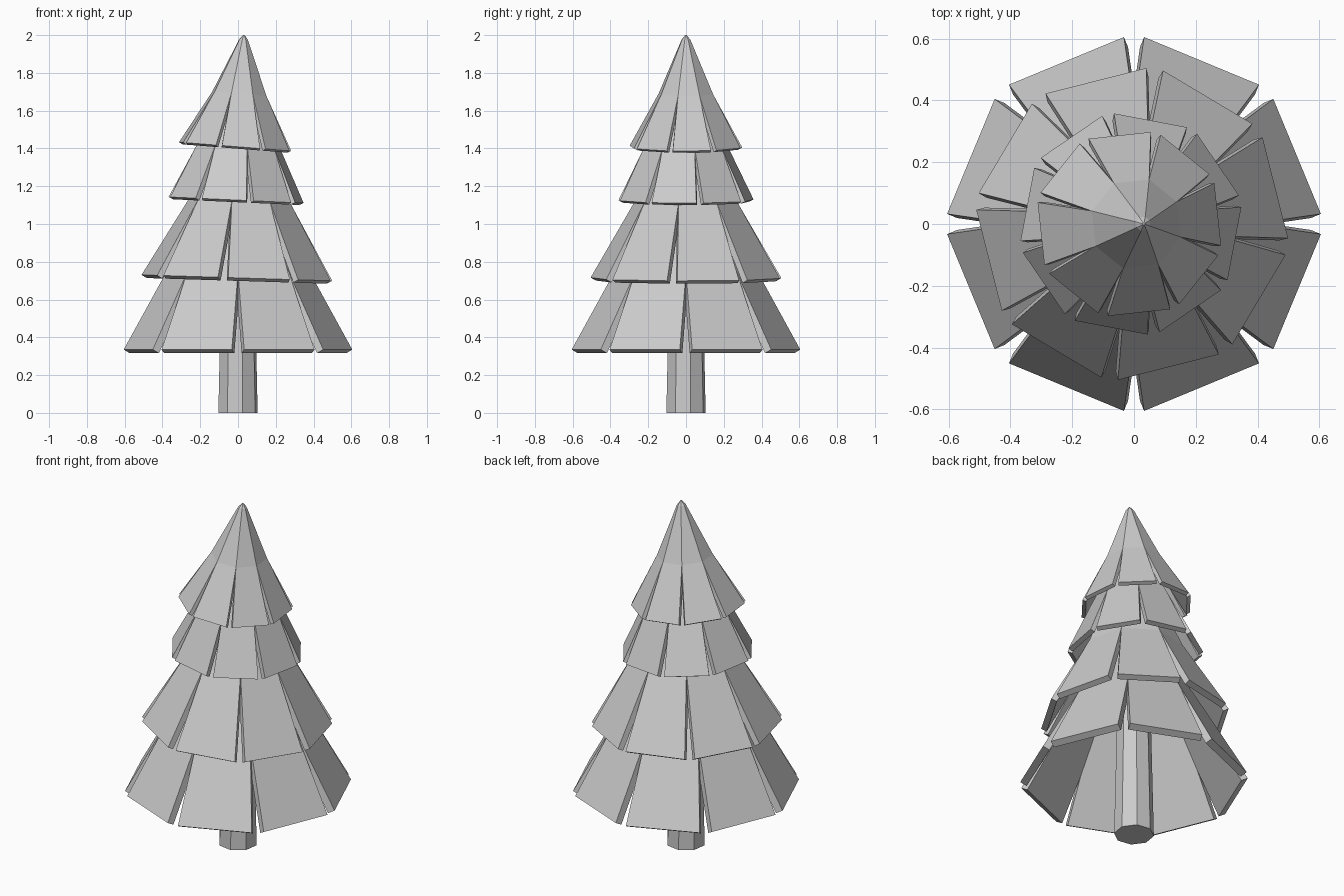
import bpy, bmesh
from math import radians, sin, cos
from mathutils import Matrix

if "Cube" in bpy.data.objects:
    bpy.data.objects.remove(bpy.data.objects["Cube"])

SIDES = 8


def finish(bm, name):
    mesh = bpy.data.meshes.new(name)
    bm.to_mesh(mesh)
    bm.free()
    ob = bpy.data.objects.new(name, mesh)
    bpy.context.collection.objects.link(ob)
    return ob


def at(r, deg, z):
    return (r * cos(radians(deg)), r * sin(radians(deg)), z)


def cone(name, r1, r2, z1, z2, turn):
    bm = bmesh.new()
    m = Matrix.Translation((0, 0, (z1 + z2) / 2)) @ Matrix.Rotation(radians(turn), 4, 'Z')
    bmesh.ops.create_cone(bm, cap_ends=True, segments=SIDES, radius1=r1,
                          radius2=r2, depth=z2 - z1, matrix=m)
    return finish(bm, name)


def tier(name, base, profile, turn, tilt, thick):
    """Ring of eight thick panels: split at the rim, closed from the second profile point up."""
    bm = bmesh.new()
    for k in range(SIDES):
        mid = turn + k * 360 / SIDES
        rows = []
        for i, (r, z) in enumerate(profile):
            half = 19.4 if i == 0 else 22.5
            rows.append([bm.verts.new(at(r, mid + s * half, z)) for s in (-1, 1)])
        for (a, b), (c, d) in zip(rows, rows[1:]):
            bm.faces.new((a, b, d, c))
    ob = finish(bm, name)
    place(ob, base, tilt)
    mod = ob.modifiers.new("thickness", 'SOLIDIFY')
    mod.thickness = thick
    mod.offset = -1
    mod.use_even_offset = True
    return ob


def place(ob, base, tilt):
    ob.location = base
    ob.rotation_euler = (0, radians(tilt), 0)


# trunk
cone("trunk", 0.107, 0.08, 0, 1.2, 13.5)

# branch tiers, bottom to top: profile is (corner radius, height above the rim)
tier("branches_bottom", (0, 0, 0.335), [(0.606, 0), (0.38, 0.41), (0.2, 0.72)], 22.5, 0, 0.04)
tier("branches_lower", (-0.006, 0, 0.715), [(0.507, 0), (0.27, 0.41), (0.13, 0.75)], 14.2, 1.8, 0.033)
tier("branches_upper", (-0.01, 0, 1.127), [(0.362, 0), (0.222, 0.29), (0.06, 0.6)], 34.3, 2.6, 0.027)
tier("branches_top", (-0.015, 0, 1.41), [(0.306, 0), (0.15, 0.28), (0.024, 0.568)], 6.2, 4.5, 0.022)

# pointed tip on the top tier
tip = cone("tip", 0.024, 0.004, 0.568, 0.592, 6.2 + 22.5)
place(tip, (-0.015, 0, 1.41), 4.5)
